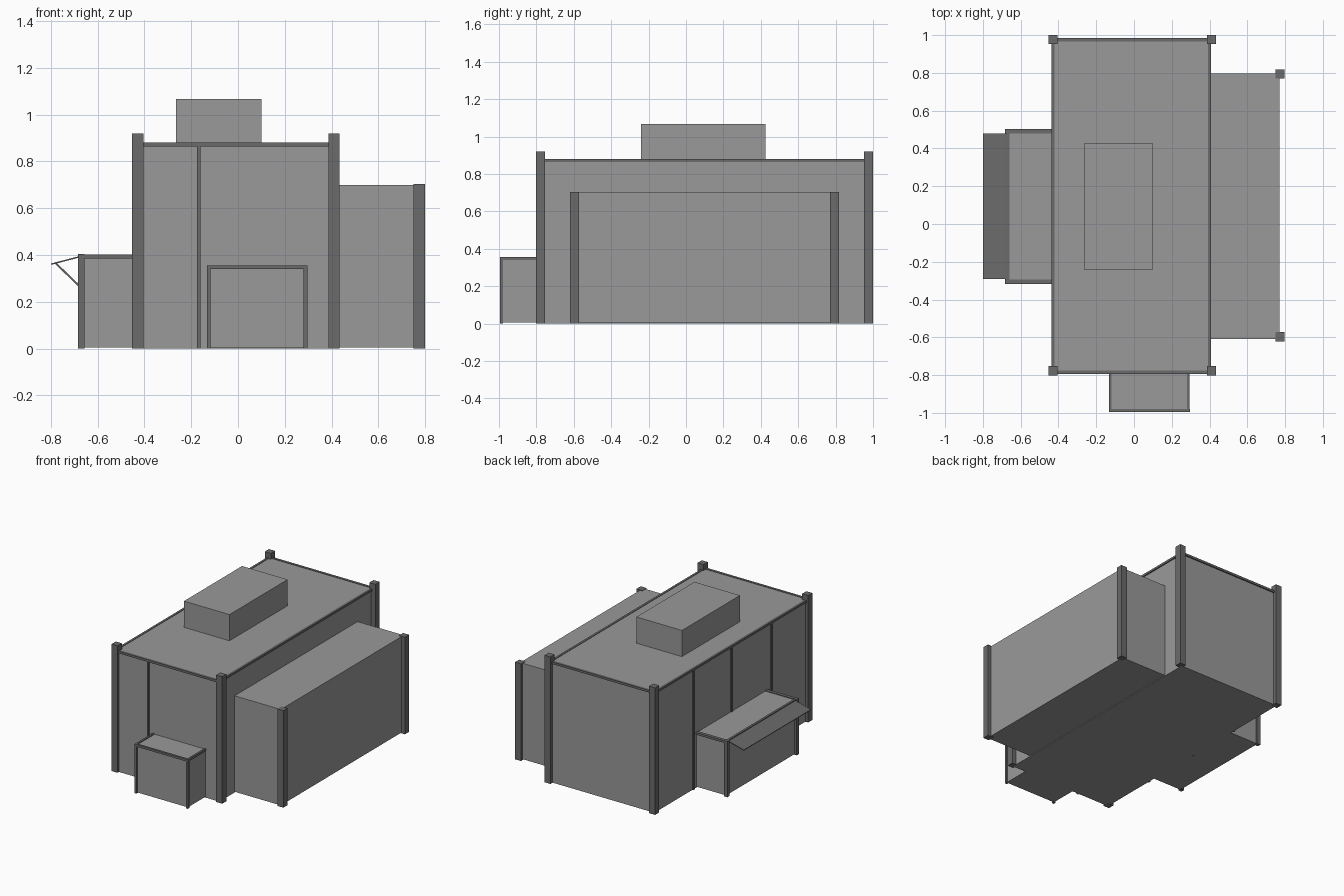
import bpy
from math import atan2, hypot

if "Cube" in bpy.data.objects:
    bpy.data.objects.remove(bpy.data.objects["Cube"])


def material(name, v):
    m = bpy.data.materials.new(name)
    m.diffuse_color = (v, v, v, 1)
    m.use_nodes = True
    m.node_tree.nodes["Principled BSDF"].inputs["Base Color"].default_value = m.diffuse_color
    return m


WALL = material("wall_grey", 0.32)
TRIM = material("trim_grey", 0.145)


def box(name, x0, x1, y0, y1, z0, z1, mat=TRIM):
    bpy.ops.mesh.primitive_cube_add(size=1, location=((x0 + x1) / 2, (y0 + y1) / 2, (z0 + z1) / 2))
    ob = bpy.context.object
    ob.name = name
    ob.scale = (x1 - x0, y1 - y0, z1 - z0)
    bpy.ops.object.transform_apply(location=False, rotation=False, scale=True)
    ob.data.materials.append(mat)
    return ob


def post(name, x, y, w, h):
    return box(name, x - w / 2, x + w / 2, y - w / 2, y + w / 2, 0, h)


def slat(name, xa, za, xb, zb, y0, y1, t):
    # thin board between two points in the x-z plane
    length = hypot(xb - xa, zb - za)
    ob = box(name, -length / 2, length / 2, y0, y1, -t / 2, t / 2)
    ob.location.x, ob.location.z = (xa + xb) / 2, (za + zb) / 2
    ob.rotation_euler.y = -atan2(zb - za, xb - xa)
    return ob


# Main hall with corner posts and roof edge trim
X0, X1, Y0, Y1 = -0.43, 0.40, -0.785, 0.975
box("main_hall", X0, X1, Y0, Y1, 0, 0.877, WALL)
for x in (-0.428, 0.41):
    for y in (-0.777, 0.976):
        post("hall_corner_post", x, y, 0.048, 0.92)
for y in (Y0, Y1):
    box("hall_roof_trim", X0, X1, y - 0.009, y + 0.009, 0.864, 0.88)
for x in (X0, X1):
    box("hall_roof_trim", x - 0.008, x + 0.008, Y0, Y1, 0.864, 0.88)

# Wall strips on the front and left walls
box("front_wall_strip", -0.176, -0.161, Y0 - 0.008, Y0 + 0.008, 0, 0.87)
for y in (0.53, 0.095, -0.36):
    box("left_wall_strip", X0 - 0.008, X0 + 0.008, y - 0.008, y + 0.008, 0, 0.87)

# Rooftop unit
box("rooftop_unit", -0.265, 0.10, -0.24, 0.425, 0.87, 1.067, WALL)

# Right wing with outer posts
box("right_wing", 0.39, 0.77, -0.61, 0.798, 0.005, 0.70, WALL)
for y in (-0.597, 0.795):
    post("right_wing_post", 0.774, y, 0.048, 0.703)

# Left annex with trim and outer posts
box("left_annex", -0.667, -0.42, -0.31, 0.493, 0.005, 0.397, WALL)
for y in (-0.305, 0.49):
    post("left_annex_post", -0.67, y, 0.027, 0.404)
    box("left_annex_trim", -0.67, -0.43, y - 0.012, y + 0.012, 0.386, 0.402)
box("left_annex_trim", -0.676, -0.66, -0.305, 0.49, 0.386, 0.402)

# Awning with diagonal struts
slat("awning", -0.798, 0.361, -0.667, 0.395, -0.29, 0.478, 0.006)
for y in (-0.10, 0.29):
    slat("awning_strut", -0.78, 0.366, -0.667, 0.257, y - 0.005, y + 0.005, 0.008)

# Front porch with trim and posts
box("front_porch", -0.125, 0.288, -0.985, -0.78, 0.005, 0.35, WALL)
for x in (-0.125, 0.288):
    post("porch_post", x, -0.987, 0.016, 0.356)
    box("porch_trim", x - 0.007, x + 0.007, -0.987, -0.785, 0.34, 0.356)
box("porch_trim", -0.125, 0.288, -0.995, -0.979, 0.34, 0.356)
